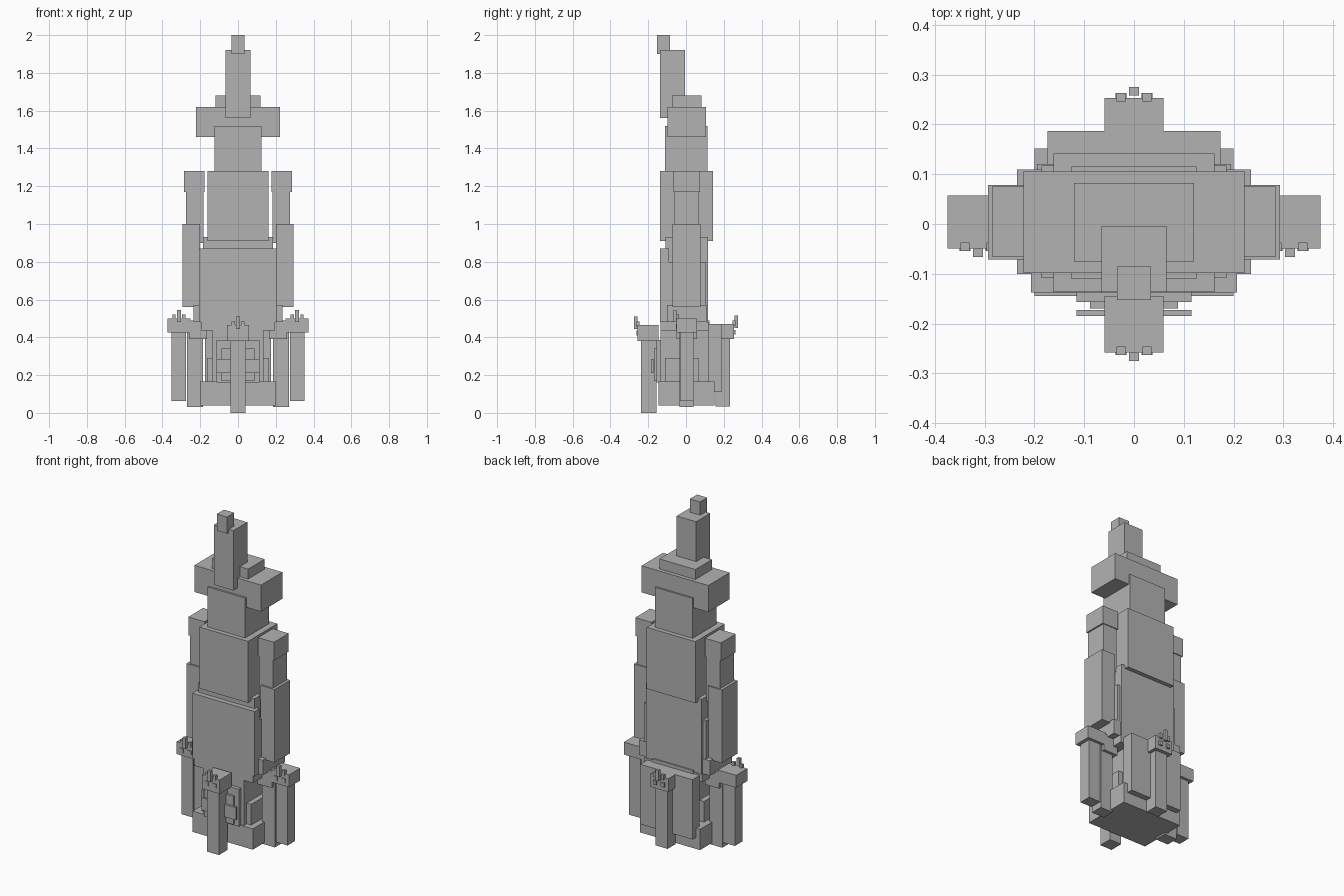
import bpy

cube = bpy.data.objects.get("Cube")
if cube:
    bpy.data.objects.remove(cube, do_unlink=True)

stone = bpy.data.materials.new("stone_grey")
stone.use_nodes = True
GREY = (0.45, 0.45, 0.45, 1)
stone.diffuse_color = GREY
stone.node_tree.nodes["Principled BSDF"].inputs["Base Color"].default_value = GREY


def block(name, x, y, z):
    """Box spanning the given (low, high) ranges."""
    bpy.ops.mesh.primitive_cube_add(size=1, location=[(a + b) / 2 for a, b in (x, y, z)])
    ob = bpy.context.object
    ob.name = name
    ob.scale = [b - a for a, b in (x, y, z)]
    bpy.ops.object.transform_apply(location=False, rotation=False, scale=True)
    ob.data.materials.append(stone)
    return ob


def centred(name, half, y, z):
    return block(name, (-half, half), y, z)


def pair(name, x, y, z):
    block("left_" + name, x, y, z)
    block("right_" + name, (-x[1], -x[0]), y, z)


def tower_face(name, cx, y, way, top):
    """Eyes, side horns and centre spike on a tower head's outer face."""
    def out(a, b):
        return tuple(sorted((y + way * a, y + way * b)))
    for side in (-1, 1):
        mid = cx + side * 0.026
        block(name + "_eye", (mid - 0.011, mid + 0.011), out(-0.012, 0.005),
              (top - 0.055, top - 0.03))
        block(name + "_horn", (mid - 0.009, mid + 0.009), out(-0.012, 0.005),
              (top - 0.01, top + 0.02))
    block(name + "_spike", (cx - 0.01, cx + 0.01), out(0, 0.017), (top - 0.02, top + 0.045))


# Head and spire
centred("spire_tip", 0.034, (-0.153, -0.085), (1.9, 2.0))
centred("spire", 0.065, (-0.137, -0.004), (1.56, 1.92))
centred("crown", 0.12, (-0.075, 0.082), (1.61, 1.68))
centred("brow", 0.222, (-0.098, 0.105), (1.46, 1.62))
centred("neck", 0.125, (-0.11, 0.115), (1.27, 1.52))

# Body
centred("upper_body", 0.162, (-0.137, 0.142), (0.91, 1.28))
centred("waist", 0.186, (-0.108, 0.117), (0.48, 0.93))
centred("front_plate", 0.207, (-0.138, -0.09), (0.48, 0.87))
centred("lower_body", 0.205, (-0.095, 0.105), (0.48, 0.8))
centred("hips", 0.235, (-0.1, 0.109), (0.48, 0.57))

# Arms
pair("shoulder", (0.178, 0.285), (-0.065, 0.075), (1.17, 1.28))
pair("upper_arm", (0.183, 0.276), (-0.06, 0.07), (0.9, 1.18))
pair("forearm", (0.2, 0.293), (-0.071, 0.078), (0.56, 1.0))

# Plinth, core and entrance
centred("plinth", 0.2, (-0.145, 0.152), (0.04, 0.165))
centred("core", 0.135, (-0.135, 0.125), (0.16, 0.49))
centred("core_step", 0.165, (-0.11, 0.065), (0.16, 0.29))
centred("core_lintel", 0.195, (-0.135, 0.12), (0.435, 0.48))
centred("door_frame", 0.115, (-0.157, -0.13), (0.16, 0.385))
centred("door", 0.088, (-0.17, -0.15), (0.17, 0.34))
centred("door_sill", 0.115, (-0.185, -0.173), (0.21, 0.285))
centred("back_wall", 0.174, (0.12, 0.187), (0.11, 0.47))

# Front and back towers
centred("front_tower", 0.04, (-0.238, -0.157), (0, 0.4))
centred("front_tower_head", 0.059, (-0.258, -0.145), (0.38, 0.465))
tower_face("front_tower", 0, -0.258, -1, 0.465)
centred("back_tower", 0.04, (0.155, 0.232), (0.035, 0.4))
centred("back_tower_head", 0.059, (0.125, 0.253), (0.39, 0.47))
tower_face("back_tower", 0, 0.258, 1, 0.47)

# Side towers
pair("outer_tower", (0.275, 0.353), (-0.033, 0.04), (0.063, 0.43))
pair("outer_tower_head", (0.252, 0.374), (-0.049, 0.057), (0.425, 0.5))
pair("inner_tower", (0.185, 0.27), (-0.035, 0.04), (0.03, 0.43))
pair("inner_tower_head", (0.165, 0.26), (-0.05, 0.057), (0.39, 0.49))
for side, label in ((1, "left_tower"), (-1, "right_tower")):
    tower_face(label, side * 0.313, -0.049, -1, 0.5)
